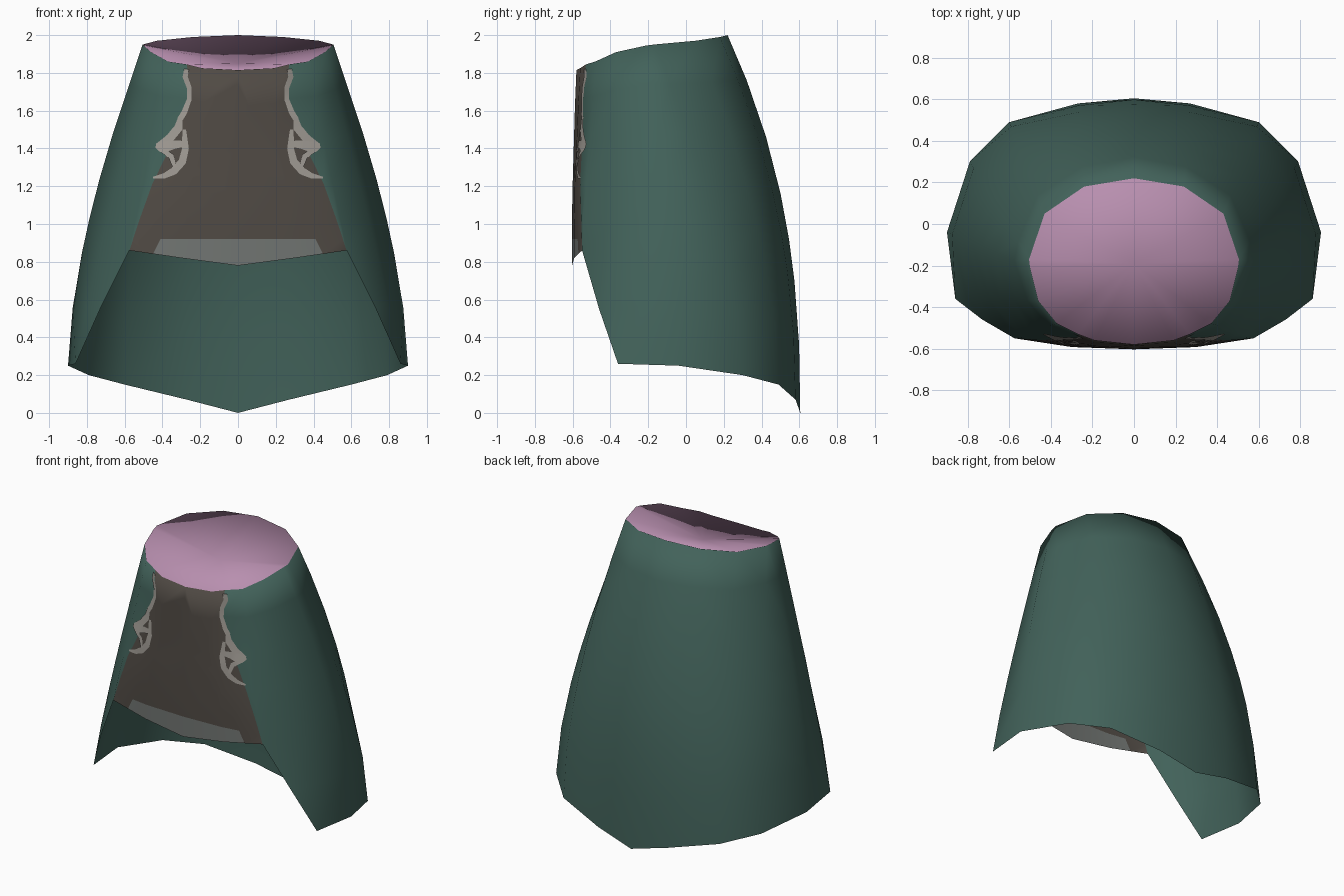
import bpy, bmesh
from mathutils import Vector
from mathutils.bvhtree import BVHTree

if "Cube" in bpy.data.objects:
    bpy.data.objects.remove(bpy.data.objects["Cube"])


def srgb(r, g, b):
    return tuple((c / 255 / 12.92) if c < 11 else ((c / 255 + 0.055) / 1.055) ** 2.4
                 for c in (r, g, b)) + (1.0,)


def material(name, rgb):
    m = bpy.data.materials.new(name)
    m.diffuse_color = srgb(*rgb)
    m.use_nodes = True
    m.node_tree.nodes["Principled BSDF"].inputs["Base Color"].default_value = m.diffuse_color
    return m


GREEN, BROWN, GREY, PINK = range(4)
mats = [material("cloak green", (66, 98, 90)), material("panel brown", (80, 74, 68)),
        material("hem grey", (113, 117, 114)), material("neck pink", (184, 143, 175))]
trim_mat = material("trim silver", (158, 153, 146))


def make_object(name, bm, materials):
    me = bpy.data.meshes.new(name)
    bm.to_mesh(me)
    ob = bpy.data.objects.new(name, me)
    bpy.context.collection.objects.link(ob)
    for m in materials:
        me.materials.append(m)
    for p in me.polygons:
        p.use_smooth = True
    mod = ob.modifiers.new("mirror", 'MIRROR')
    mod.use_clip = True
    mod.merge_threshold = 0.0005
    return ob


# Back and side columns: neck point, hem point, bulge exponent
T = [0, 0.12, 0.27, 0.42, 0.54, 0.65, 0.82, 1]
sides = [((0, 0.22, 2.0), (0, 0.605, 0), 2.4),
         ((0.24, 0.18, 1.99), (0.27, 0.58, 0.07), 2.15),
         ((0.43, 0.05, 1.97), (0.60, 0.49, 0.15), 1.75),
         ((0.505, -0.17, 1.95), (0.79, 0.30, 0.20), 1.6),
         ((0.50, -0.21, 1.945), (0.90, -0.04, 0.25), 1.62),
         ((0.46, -0.37, 1.91), (0.86, -0.36, 0.26), 1.12)]


def side_column(top, hem, p):
    col = []
    for t in T:
        f = 1 - (1 - t) ** p
        col.append(Vector((top[0] + (hem[0] - top[0]) * f,
                           top[1] + (hem[1] - top[1]) * f,
                           top[2] + (hem[2] - top[2]) * t)))
    return col


cols = [side_column(*s) for s in sides]

# Front columns: x and y per row, with height falling from neck to panel hem
fronts = [((0.37, 0.41, 0.455, 0.50, 0.54, 0.575),
           (-0.48, -0.49, -0.51, -0.53, -0.545, -0.55), 1.86, 0.86),
          ((0.27, 0.255, 0.345, 0.455, 0.52, 0.575),
           (-0.53, -0.545, -0.55, -0.56, -0.555, -0.55), 1.845, 0.86),
          ((0.19, 0.19, 0.21, 0.25, 0.28, 0.30),
           (-0.56, -0.57, -0.58, -0.59, -0.592, -0.592), 1.825, 0.82),
          ((0,) * 6, (-0.58, -0.588, -0.595, -0.602, -0.603, -0.603), 1.815, 0.78)]
for xs, ys, z0, z1 in fronts:
    cols.append([Vector((x, y, z0 + (z1 - z0) * t / 0.65)) for x, y, t in zip(xs, ys, T)])
# Open front edge sweeping down to the side corner
cols[6] += [Vector((0.73, -0.46, 0.55)), cols[5][-1].copy()]

bm = bmesh.new()
grid = [[bm.verts.new(p) for p in c] for c in cols]


def face(vs, mat):
    bm.faces.new(vs).material_index = mat


for i in range(len(grid) - 1):
    a, b = grid[i], grid[i + 1]
    for j in range(min(len(a), len(b)) - 1):
        face((a[j], b[j], b[j + 1], a[j + 1]), BROWN if i >= 7 else GREEN)

# Dished neck surface
centre = bm.verts.new((0, -0.19, 1.85))
for a, b in zip(grid, grid[1:]):
    face((centre, b[0], a[0]), PINK)

# Weld the tapered corners
bmesh.ops.remove_doubles(bm, verts=bm.verts, dist=0.0005)

# Grey hem patch cut into the front panel
for co, no in (((0, 0, 0.92), (0, 0, 1)), ((0.41, 0, 0.92), (0.09, 0, 0.045))):
    fs = [f for f in bm.faces if f.material_index == BROWN]
    geom = set(fs)
    for f in fs:
        geom.update(f.edges)
        geom.update(f.verts)
    bmesh.ops.bisect_plane(bm, geom=list(geom), dist=0.0001, plane_co=co, plane_no=no)
for f in bm.faces:
    c = f.calc_center_median()
    if f.material_index == BROWN and c.z < 0.92 and (c.x - 0.41) * 0.09 + (c.z - 0.92) * 0.045 < 0:
        f.material_index = GREY

bm.normal_update()
tree = BVHTree.FromBMesh(bm)
make_object("cloak", bm, mats)
bm.free()

# Silver scroll trim laid on the front
tb = bmesh.new()


def on_front(x, z, lift):
    hit = tree.ray_cast(Vector((x, -2, z)), Vector((0, 1, 0)))[0]
    return Vector((x, (hit.y if hit else -0.55) - lift, z))


def ribbon(points, widths, lift):
    pts = []
    n = len(points)
    for k in range(n - 1):
        for s in range(4):
            u = s / 4
            pts.append([points[k][d] * (1 - u) + points[k + 1][d] * u for d in (0, 1)]
                       + [widths[k] * (1 - u) + widths[k + 1] * u])
    pts.append([*points[-1], widths[-1]])
    rows = []
    for k, (x, z, w) in enumerate(pts):
        p, q = pts[max(k - 1, 0)], pts[min(k + 1, len(pts) - 1)]
        d = Vector((q[0] - p[0], q[1] - p[1])).normalized() * w / 2
        rows.append([tb.verts.new(on_front(x - d.y, z + d.x, lift)),
                     tb.verts.new(on_front(x + d.y, z - d.x, lift))])
    for a, b in zip(rows, rows[1:]):
        f = tb.faces.new((a[0], b[0], b[1], a[1]))
        f.normal_update()
        if f.normal.y > 0:
            f.normal_flip()


# Upper strand
ribbon([(0.272, 1.82), (0.28, 1.78), (0.258, 1.72), (0.258, 1.66), (0.285, 1.59), (0.31, 1.55)],
       [0.025, 0.027, 0.025, 0.025, 0.03, 0.03], 0.005)
# Pointed leaf
ribbon([(0.305, 1.57), (0.315, 1.51), (0.36, 1.455), (0.43, 1.415)],
       [0.02, 0.045, 0.045, 0.02], 0.006)
ribbon([(0.28, 1.425), (0.34, 1.42), (0.40, 1.405), (0.435, 1.415)],
       [0.03, 0.045, 0.06, 0.02], 0.007)
# Lower curl
ribbon([(0.285, 1.50), (0.278, 1.40), (0.295, 1.33), (0.34, 1.28), (0.39, 1.255), (0.45, 1.245)],
       [0.02, 0.035, 0.04, 0.04, 0.028, 0.01], 0.005)
ribbon([(0.40, 1.39), (0.355, 1.36), (0.335, 1.30)], [0.025, 0.03, 0.02], 0.008)
make_object("front_trim", tb, [trim_mat])
tb.free()
